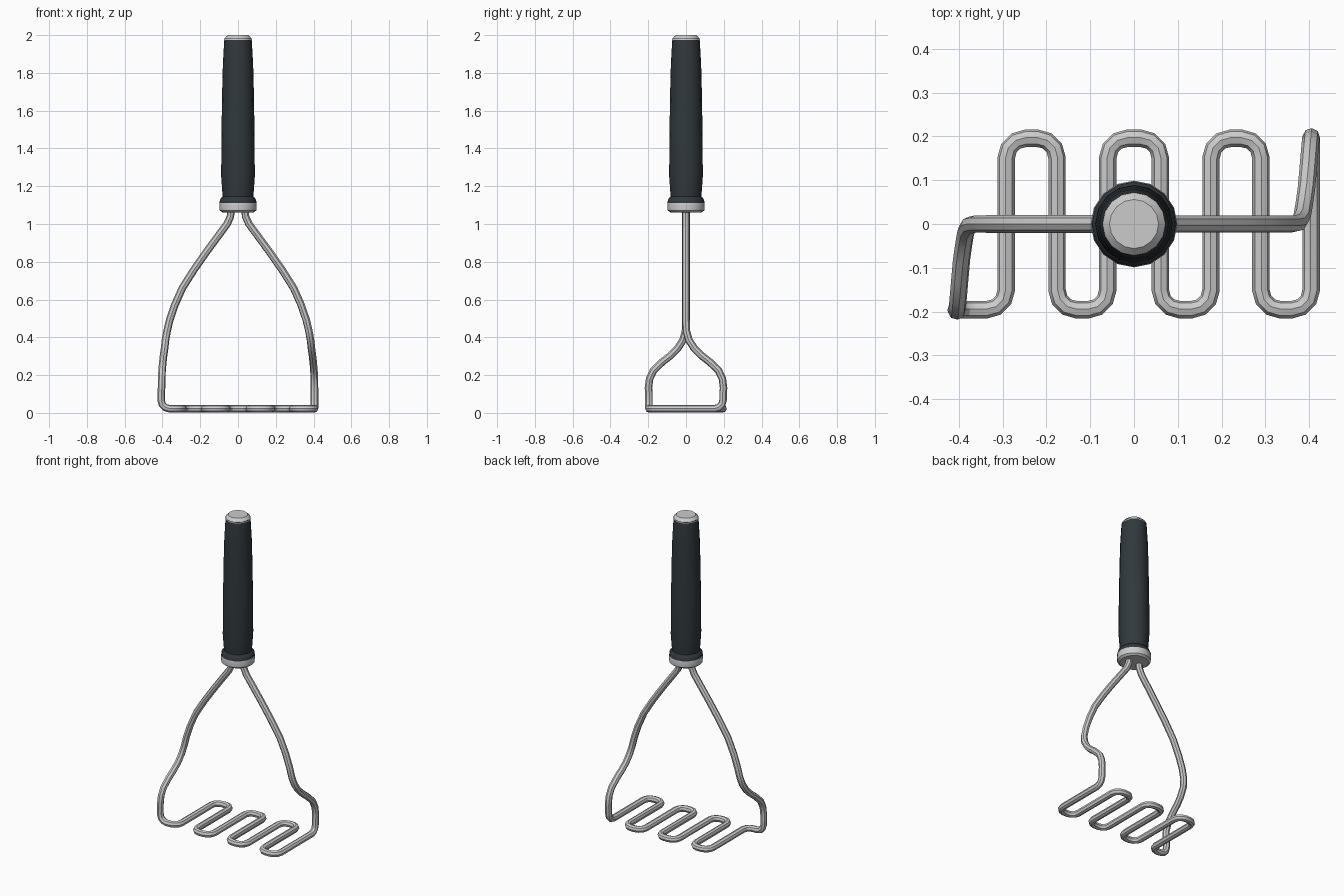
import bpy, math
from mathutils import Vector

if "Cube" in bpy.data.objects:
    bpy.data.objects.remove(bpy.data.objects["Cube"])


def fillet(points, radius, steps=3):
    """Round every inner corner of a polyline."""
    pts = [Vector(p) for p in points]
    out = [pts[0]]
    for a, b, c in zip(pts, pts[1:], pts[2:]):
        d1, d2 = (a - b).normalized(), (c - b).normalized()
        p, q = b + d1 * radius, b + d2 * radius
        centre = p + q - b
        for i in range(steps + 1):
            t = i / steps * math.pi / 2
            out.append(centre + (p - centre) * math.cos(t) + (q - centre) * math.sin(t))
    return out + [pts[-1]]


def finish(obj, angle):
    bpy.ops.object.select_all(action='DESELECT')
    bpy.context.view_layer.objects.active = obj
    obj.select_set(True)
    if obj.type == 'CURVE':
        bpy.ops.object.convert(target='MESH')
    bpy.ops.object.shade_smooth_by_angle(angle=math.radians(angle))


def lathe(name, profile, sides=16, color=None):
    verts, faces = [], []
    for r, z in profile:
        for i in range(sides):
            a = 2 * math.pi * i / sides
            verts.append((r * math.cos(a), r * math.sin(a), z))
    for k in range(len(profile) - 1):
        for i in range(sides):
            j = (i + 1) % sides
            faces.append((k * sides + i, k * sides + j, (k + 1) * sides + j, (k + 1) * sides + i))
    faces.append(tuple(reversed(range(sides))))
    faces.append(tuple(range(len(verts) - sides, len(verts))))
    me = bpy.data.meshes.new(name)
    me.from_pydata(verts, [], faces)
    obj = bpy.data.objects.new(name, me)
    bpy.context.collection.objects.link(obj)
    if color:
        mat = bpy.data.materials.new(name)
        mat.diffuse_color = color
        mat.use_nodes = True
        mat.node_tree.nodes["Principled BSDF"].inputs["Base Color"].default_value = mat.diffuse_color
        me.materials.append(mat)
    finish(obj, 30)


# Wire: one leg, the serpentine mashing grid, then the other leg turned by 180 degrees
Z, Y = 0.022, 0.196
leg = [(0.405, 0.199, 0.13), (0.404, 0.193, 0.18), (0.402, 0.172, 0.225),
       (0.398, 0.125, 0.27), (0.394, 0.08, 0.305), (0.389, 0.045, 0.34),
       (0.384, 0.016, 0.385), (0.376, 0.003, 0.43), (0.362, 0, 0.49),
       (0.335, 0, 0.57), (0.295, 0, 0.66), (0.235, 0, 0.755), (0.165, 0, 0.855),
       (0.095, 0, 0.95), (0.058, 0, 1.0), (0.04, 0, 1.04), (0.036, 0, 1.09)]

grid = [(-0.407, -Y, 0.11), (-0.407, -Y, Z)]
bars = [-0.292, -0.176, -0.06, 0.06, 0.176, 0.29, 0.405]
side = -1
for x in bars:
    grid += [(x, side * Y, Z), (x, -side * Y, Z)]
    side = -side
grid.append((0.405, Y, 0.11))

path = [Vector((-x, -y, z)) for x, y, z in reversed(leg)]
path += fillet(grid, 0.045)
path += [Vector(p) for p in leg]

curve = bpy.data.curves.new("wire_masher", 'CURVE')
curve.dimensions = '3D'
curve.bevel_depth = 0.02
curve.bevel_resolution = 2
curve.use_fill_caps = True
spline = curve.splines.new('POLY')
spline.points.add(len(path) - 1)
for p, co in zip(spline.points, path):
    p.co = (*co, 1)
wire = bpy.data.objects.new("wire_masher", curve)
bpy.context.collection.objects.link(wire)
finish(wire, 30)

# Handle: steel collar, dark grip with flange, steel end cap
lathe("collar", [(0.084, 1.062), (0.097, 1.072), (0.099, 1.1), (0.097, 1.112)])
lathe("grip", [(0.097, 1.108), (0.097, 1.122), (0.09, 1.138), (0.081, 1.145),
               (0.084, 1.18), (0.089, 1.25), (0.088, 1.45), (0.084, 1.7),
               (0.08, 1.85), (0.073, 1.97), (0.072, 1.982)],
      color=(0.03, 0.04, 0.047, 1))
lathe("end_cap", [(0.073, 1.975), (0.071, 1.985), (0.056, 2.0)])
